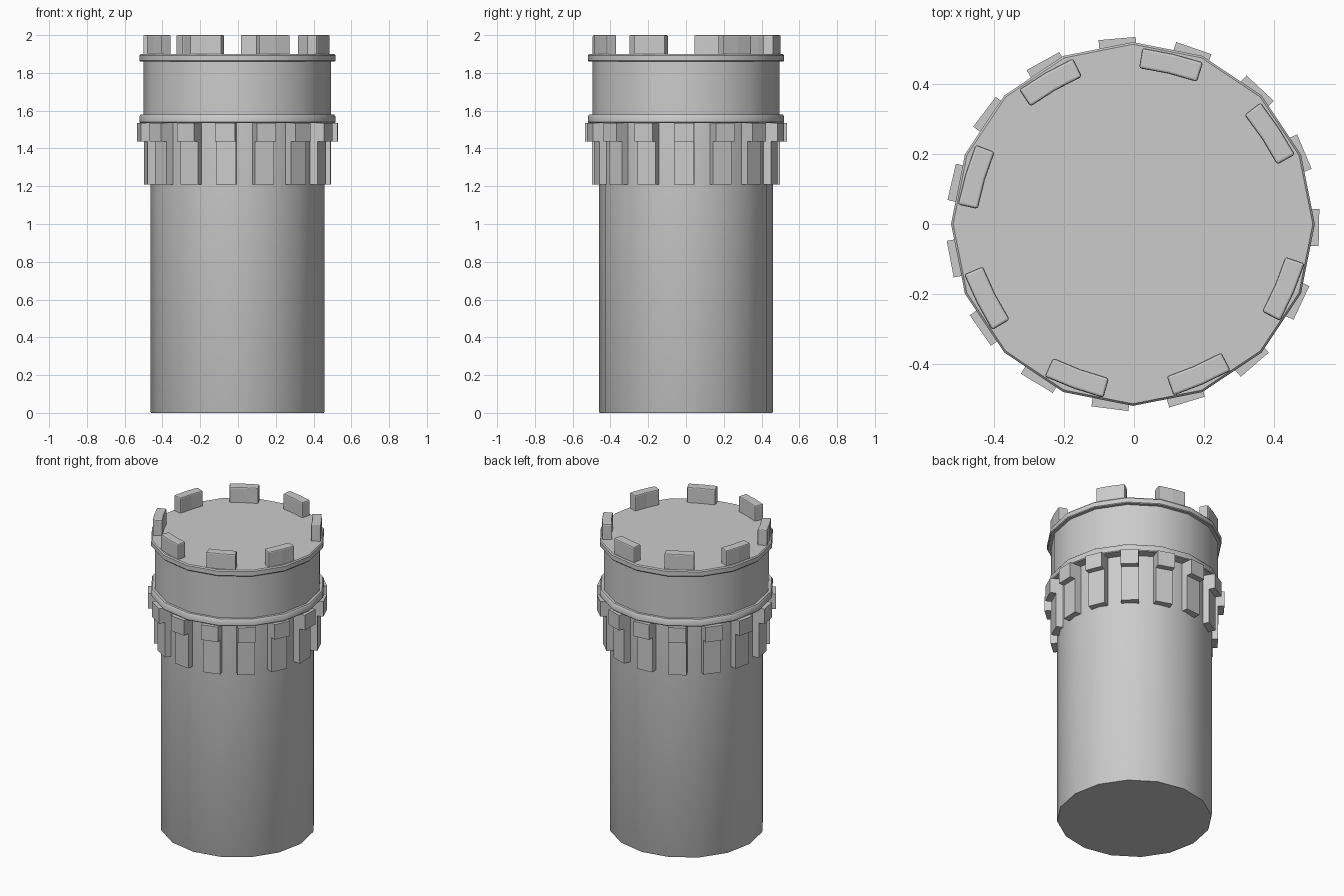
import bpy, bmesh, math
from math import cos, sin, radians

if "Cube" in bpy.data.objects:
    bpy.data.objects.remove(bpy.data.objects["Cube"])

CX = -0.003  # drum axis is a hair left of centre
grey = bpy.data.materials.new("plain_grey")
grey.diffuse_color = (0.6, 0.6, 0.6, 1)
grey.use_nodes = True
grey.node_tree.nodes["Principled BSDF"].inputs["Base Color"].default_value = grey.diffuse_color


def finish(name, bm, smooth=False, bevel=0):
    bmesh.ops.recalc_face_normals(bm, faces=bm.faces)
    me = bpy.data.meshes.new(name)
    bm.to_mesh(me)
    bm.free()
    me.materials.append(grey)
    ob = bpy.data.objects.new(name, me)
    bpy.context.collection.objects.link(ob)
    if bevel:
        m = ob.modifiers.new("bevel", 'BEVEL')
        m.width, m.segments, m.limit_method = bevel, 2, 'ANGLE'
        m.angle_limit = radians(40)
    if smooth:
        bpy.ops.object.select_all(action='DESELECT')
        ob.select_set(True)
        bpy.context.view_layer.objects.active = ob
        bpy.ops.object.shade_smooth_by_angle(angle=radians(35))
    return ob


def lathe(name, profile, sides=16):
    """Closed turned solid from (radius, z) points."""
    bm = bmesh.new()
    rings = [[bm.verts.new((CX + r * cos(2 * math.pi * i / sides),
                            r * sin(2 * math.pi * i / sides), z))
              for i in range(sides)] for r, z in profile]
    for a, b in zip(rings, rings[1:]):
        for i in range(sides):
            j = (i + 1) % sides
            bm.faces.new((a[i], a[j], b[j], b[i]))
    bm.faces.new(rings[0][::-1])
    bm.faces.new(rings[-1])
    return finish(name, bm, smooth=True)


def prism(bm, pts, z0, z1):
    lo = [bm.verts.new((x, y, z0)) for x, y in pts]
    hi = [bm.verts.new((x, y, z1)) for x, y in pts]
    n = len(pts)
    bm.faces.new(lo[::-1])
    bm.faces.new(hi)
    for i in range(n):
        j = (i + 1) % n
        bm.faces.new((lo[i], lo[j], hi[j], hi[i]))


# main drum, then the collar with two rims
lathe("body", [(0.457, 0), (0.46, 0.006), (0.46, 1.54)])
lathe("collar", [(0.515, 1.535), (0.519, 1.54), (0.519, 1.57), (0.512, 1.58),
                 (0.496, 1.58), (0.496, 1.86), (0.515, 1.86), (0.519, 1.865),
                 (0.519, 1.893), (0.513, 1.90)])

# fifteen stepped brackets under the collar
bm = bmesh.new()
for k in range(15):
    a = radians(94.9 + 24 * k)
    # side profile of a bracket: (radius, z), swept across its width
    prof = [(0.42, 1.21), (0.494, 1.21), (0.494, 1.437),
            (0.531, 1.437), (0.531, 1.535), (0.42, 1.535)]
    ends = []
    for t in (-0.053, 0.053):
        ends.append([bm.verts.new((CX + r * cos(a) - t * sin(a),
                                   r * sin(a) + t * cos(a), z)) for r, z in prof])
    bm.faces.new(ends[0])
    bm.faces.new(ends[1][::-1])
    for i in range(6):
        j = (i + 1) % 6
        bm.faces.new((ends[0][i], ends[0][j], ends[1][j], ends[1][i]))
finish("brackets", bm)

# eight bent blocks on the lid, leaving one wider gap
bm = bmesh.new()
for k in range(8):
    c = 33.4 + 43.35 * k
    pts = [(0.503, -10.2), (0.499, 0), (0.503, 10.2),
           (0.445, 11), (0.441, 0), (0.445, -11)]
    prism(bm, [(CX + r * cos(radians(c + d)), r * sin(radians(c + d)))
               for r, d in pts], 1.89, 2.0)
finish("lid_blocks", bm, bevel=0.007)
